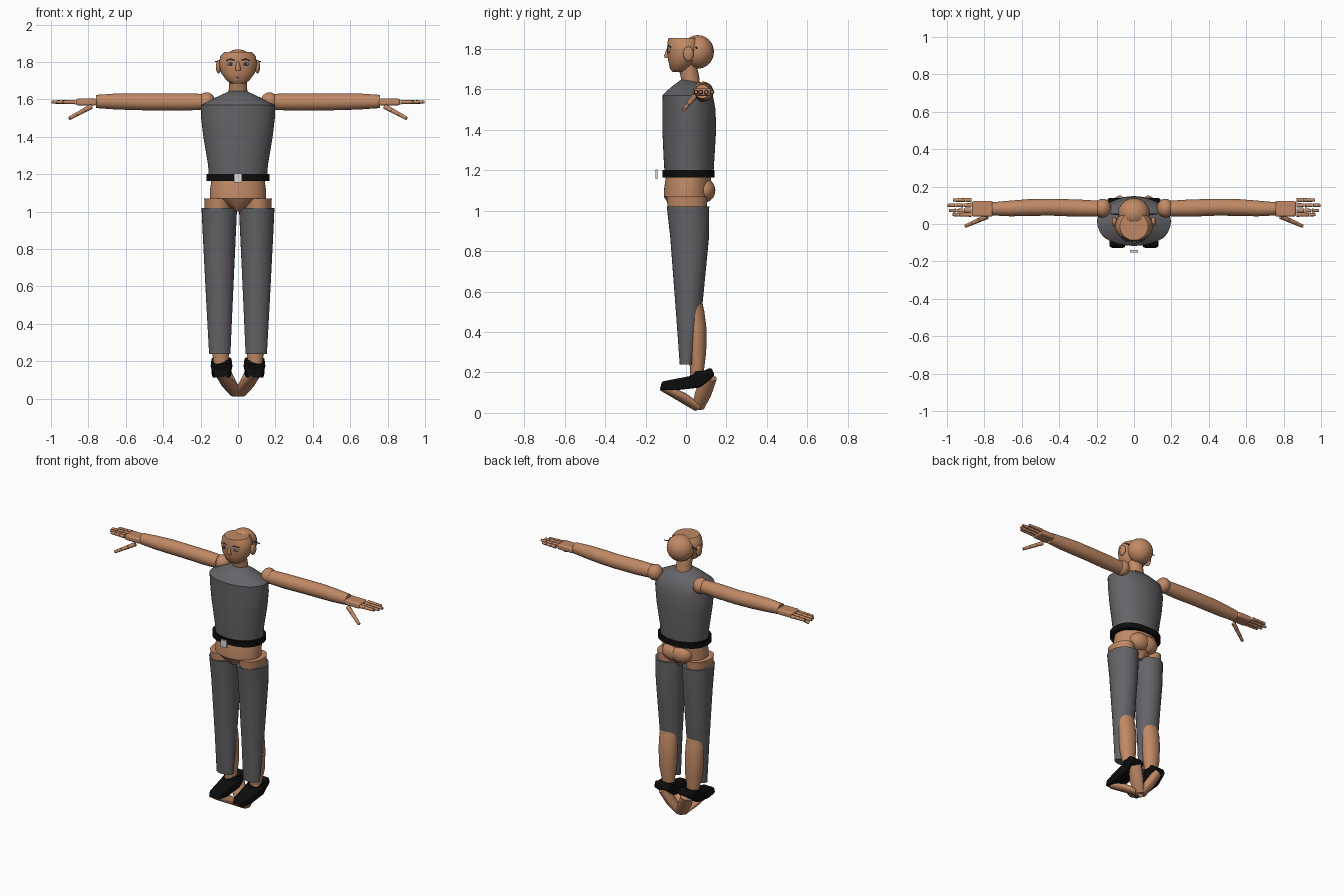
import bpy, bmesh, math
from mathutils import Vector

cube = bpy.data.objects.get("Cube")
if cube:
    bpy.data.objects.remove(cube)


def material(name, rgb, rough=0.7):
    m = bpy.data.materials.new(name)
    m.use_nodes = True
    m.diffuse_color = (*rgb, 1)
    bsdf = next(n for n in m.node_tree.nodes if n.type == 'BSDF_PRINCIPLED')
    bsdf.inputs["Base Color"].default_value = (*rgb, 1)
    bsdf.inputs["Roughness"].default_value = rough
    return m


SKIN = material("skin", (0.53, 0.25, 0.13))
CLOTH = material("grey cloth", (0.13, 0.125, 0.135))
BLACK = material("black leather", (0.004, 0.004, 0.004))
METAL = material("pale metal", (0.7, 0.7, 0.7))
BLUE = material("dark blue", (0.03, 0.045, 0.09))
WHITE = material("eye grey", (0.35, 0.33, 0.32))
LIP = material("lip brown", (0.36, 0.14, 0.08))


def finish(name, bm, mat, angle=40):
    bmesh.ops.recalc_face_normals(bm, faces=bm.faces)
    me = bpy.data.meshes.new(name)
    bm.to_mesh(me)
    bm.free()
    me.materials.append(mat)
    ob = bpy.data.objects.new(name, me)
    bpy.context.collection.objects.link(ob)
    bpy.ops.object.select_all(action='DESELECT')
    ob.select_set(True)
    bpy.context.view_layer.objects.active = ob
    bpy.ops.object.shade_smooth_by_angle(angle=math.radians(angle))
    return ob


def spow(v, p):
    return math.copysign(abs(v) ** p, v)


def bridge(name, mat, rings, angle=40):
    """Skin a list of closed point rings and cap both ends."""
    bm = bmesh.new()
    loops = [[bm.verts.new(p) for p in ring] for ring in rings]
    n = len(loops[0])
    for lo, hi in zip(loops, loops[1:]):
        for i in range(n):
            bm.faces.new((lo[i], lo[(i + 1) % n], hi[(i + 1) % n], hi[i]))
    bm.faces.new(loops[0])
    bm.faces.new(loops[-1])
    return finish(name, bm, mat, angle)


def loft(name, mat, rings, n=32, power=1.0, angle=40):
    """Upright loft; each ring is z, centre x, centre y, radius x, radius y."""
    turn = [2 * math.pi * i / n for i in range(n)]
    return bridge(name, mat, [[(cx + rx * spow(math.cos(t), power),
                                cy + ry * spow(math.sin(t), power), z) for t in turn]
                              for z, cx, cy, rx, ry in rings], angle)


def tube(name, mat, stations, n=20, wide=1.0):
    """Round tube through stations of point and radius; wide stretches it sideways."""
    pts = [Vector(p) for p, r in stations]
    axis = (pts[-1] - pts[0]).normalized()
    side = axis.cross(Vector((0, 0, 1))).normalized()
    up = side.cross(axis)
    return bridge(name, mat, [[p + side * (r * wide * math.cos(2 * math.pi * i / n))
                               + up * (r * math.sin(2 * math.pi * i / n)) for i in range(n)]
                              for p, (_, r) in zip(pts, stations)])


def ball(name, mat, centre, radii):
    bm = bmesh.new()
    bmesh.ops.create_uvsphere(bm, u_segments=24, v_segments=16, radius=1)
    bmesh.ops.scale(bm, vec=radii, verts=bm.verts)
    bmesh.ops.translate(bm, vec=centre, verts=bm.verts)
    return finish(name, bm, mat, 60)


def box(name, mat, centre, size):
    bm = bmesh.new()
    bmesh.ops.create_cube(bm, size=1)
    bmesh.ops.scale(bm, vec=size, verts=bm.verts)
    bmesh.ops.translate(bm, vec=centre, verts=bm.verts)
    return finish(name, bm, mat, 30)


# Head and neck
ball("cranium", SKIN, (0, 0.058, 1.785), (0.085, 0.08, 0.083))
loft("face", SKIN, [(1.685, 0, -0.035, 0.035, 0.03), (1.7, 0, -0.03, 0.06, 0.048),
                    (1.74, 0, -0.018, 0.09, 0.07), (1.79, 0, -0.01, 0.102, 0.083),
                    (1.83, 0, -0.01, 0.095, 0.082), (1.853, 0, -0.012, 0.075, 0.075)])
loft("neck", SKIN, [(1.62, 0, 0.025, 0.052, 0.045), (1.67, 0, 0.018, 0.048, 0.046),
                    (1.74, 0, 0.0, 0.05, 0.048)])
loft("nose", SKIN, [(1.755, 0, -0.092, 0.014, 0.014), (1.768, 0, -0.094, 0.014, 0.014),
                    (1.805, 0, -0.088, 0.006, 0.006)], n=12)
ball("upper_lip", LIP, (0, -0.073, 1.717), (0.024, 0.01, 0.006))
ball("lower_lip", SKIN, (0, -0.069, 1.705), (0.022, 0.012, 0.008))
for s, side in ((1, "left"), (-1, "right")):
    ball(side + "_ear", SKIN, (s * 0.104, 0.012, 1.775), (0.014, 0.026, 0.036))
    ball(side + "_eye", WHITE, (s * 0.04, -0.083, 1.79), (0.018, 0.008, 0.01))
    ball(side + "_iris", BLUE, (s * 0.04, -0.09, 1.79), (0.007, 0.004, 0.007))
    tube(side + "_eyebrow", BLUE, [((s * 0.02, -0.091, 1.81), 0.003), ((s * 0.04, -0.087, 1.816), 0.003),
                                   ((s * 0.062, -0.075, 1.808), 0.003)], n=8)
    tube(side + "_temple_rod", BLUE, [((s * 0.08, 0.05, 1.808), 0.004),
                                      ((s * 0.122, 0.055, 1.802), 0.003)], n=8)

# Torso, belt and hips
loft("shirt", CLOTH, [(1.17, 0, 0.015, 0.155, 0.12), (1.25, 0, 0.015, 0.16, 0.125),
                      (1.4, 0, 0.016, 0.185, 0.133), (1.5, 0, 0.015, 0.197, 0.131),
                      (1.57, 0, 0.008, 0.197, 0.125), (1.61, 0, 0.01, 0.12, 0.085),
                      (1.645, 0, 0.01, 0.045, 0.038)], n=48)
loft("belt", BLACK, [(1.163, 0, 0.012, 0.168, 0.128), (1.2, 0, 0.012, 0.168, 0.128)],
     n=48, power=0.85)
box("buckle", METAL, (0, -0.146, 1.18), (0.042, 0.012, 0.046))
loft("waist", SKIN, [(1.07, 0, 0.005, 0.15, 0.115), (1.11, 0, 0.005, 0.15, 0.113),
                     (1.165, 0, 0.012, 0.143, 0.112)], n=40)
loft("pelvis", SKIN, [(1.0, 0, 0.01, 0.02, 0.06), (1.03, 0, 0.005, 0.06, 0.09),
                      (1.07, 0, 0.005, 0.15, 0.115)], n=40)

for s, side in ((1, "left"), (-1, "right")):
    ball(side + "_buttock", SKIN, (s * 0.03, 0.088, 1.1), (0.075, 0.057, 0.06))

    # Legs
    loft(side + "_thigh", SKIN, [(0.6, s * 0.1, 0.015, 0.055, 0.055), (0.95, s * 0.107, 0.008, 0.072, 0.09),
                                 (1.055, s * 0.107, 0.005, 0.072, 0.1), (1.07, s * 0.109, 0.005, 0.072, 0.1)])
    loft(side + "_trouser_leg", CLOTH, [(0.24, s * 0.0975, 0.002, 0.057, 0.033),
                                        (0.5, s * 0.099, 0.014, 0.07, 0.064),
                                        (0.87, s * 0.1, 0.018, 0.088, 0.096),
                                        (1.02, s * 0.1, 0.01, 0.095, 0.105)])
    loft(side + "_calf", SKIN, [(0.17, s * 0.092, 0.055, 0.04, 0.033), (0.22, s * 0.092, 0.055, 0.042, 0.035),
                                (0.3, s * 0.096, 0.054, 0.056, 0.046), (0.42, s * 0.097, 0.05, 0.061, 0.051),
                                (0.5, s * 0.098, 0.044, 0.06, 0.047), (0.62, s * 0.1, 0.02, 0.055, 0.045)])

    # Feet: heel and sole run down to one point, under a wedge shoe
    tube(side + "_heel", SKIN, [((s * 0.09, 0.115, 0.175), 0.03), ((s * 0.05, 0.085, 0.095), 0.032),
                                ((s * 0.008, 0.06, 0.028), 0.024)], wide=1.4)
    tube(side + "_sole", SKIN, [((s * 0.012, 0.055, 0.03), 0.022), ((s * 0.05, -0.02, 0.078), 0.025),
                                ((s * 0.09, -0.115, 0.125), 0.018)], wide=1.7)
    outline = [(-0.13, 0.112), (-0.12, 0.155), (0.035, 0.185), (0.125, 0.225),
               (0.142, 0.185), (0.07, 0.125), (-0.05, 0.112)]
    shoe = bridge(side + "_shoe", BLACK, [[(s * 0.088 + w * (1 if y > -0.1 else 0.75), y, z)
                                           for y, z in outline] for w in (-0.054, 0.054)])
    bevel = shoe.modifiers.new("rounded_edges", 'BEVEL')
    bevel.width = 0.012
    bevel.segments = 3
    loft(side + "_ankle_collar", BLACK, [(0.165, s * 0.088, 0.07, 0.054, 0.055),
                                         (0.208, s * 0.088, 0.075, 0.054, 0.05)])

    # Arms
    ball(side + "_shoulder", SKIN, (s * 0.168, 0.085, 1.588), (0.046, 0.05, 0.05))
    tube(side + "_arm", SKIN, [((s * 0.195, 0.082, 1.587), 0.043), ((s * 0.3, 0.085, 1.586), 0.046),
                               ((s * 0.45, 0.09, 1.586), 0.045), ((s * 0.56, 0.088, 1.588), 0.045),
                               ((s * 0.66, 0.083, 1.589), 0.042), ((s * 0.76, 0.081, 1.589), 0.035)], n=28)

    # Hands
    palm = box(side + "_palm", SKIN, (s * 0.81, 0.082, 1.586), (0.112, 0.084, 0.036))
    bevel = palm.modifiers.new("rounded_edges", 'BEVEL')
    bevel.width = 0.01
    bevel.segments = 3
    for finger, y, tip in (("little", 0.128, 0.97), ("ring", 0.1, 1.0),
                           ("middle", 0.072, 0.992), ("index", 0.05, 0.972)):
        step = (tip - 0.87) / 3
        for k in range(3):
            x0 = 0.87 + k * step
            tube(f"{side}_{finger}_finger_{k + 1}", SKIN,
                 [((s * x0, y, 1.586), 0.012 - 0.001 * k),
                  ((s * (x0 + step * 0.96), y, 1.586), 0.01 - 0.001 * k)], n=12)
    root, end = Vector((s * 0.785, 0.04, 1.562)), Vector((s * 0.903, -0.012, 1.498))
    for k in range(3):
        tube(f"{side}_thumb_{k + 1}", SKIN,
             [(root.lerp(end, k / 3), 0.014 - 0.0015 * k),
              (root.lerp(end, (k + 0.97) / 3), 0.012 - 0.0015 * k)], n=12)
